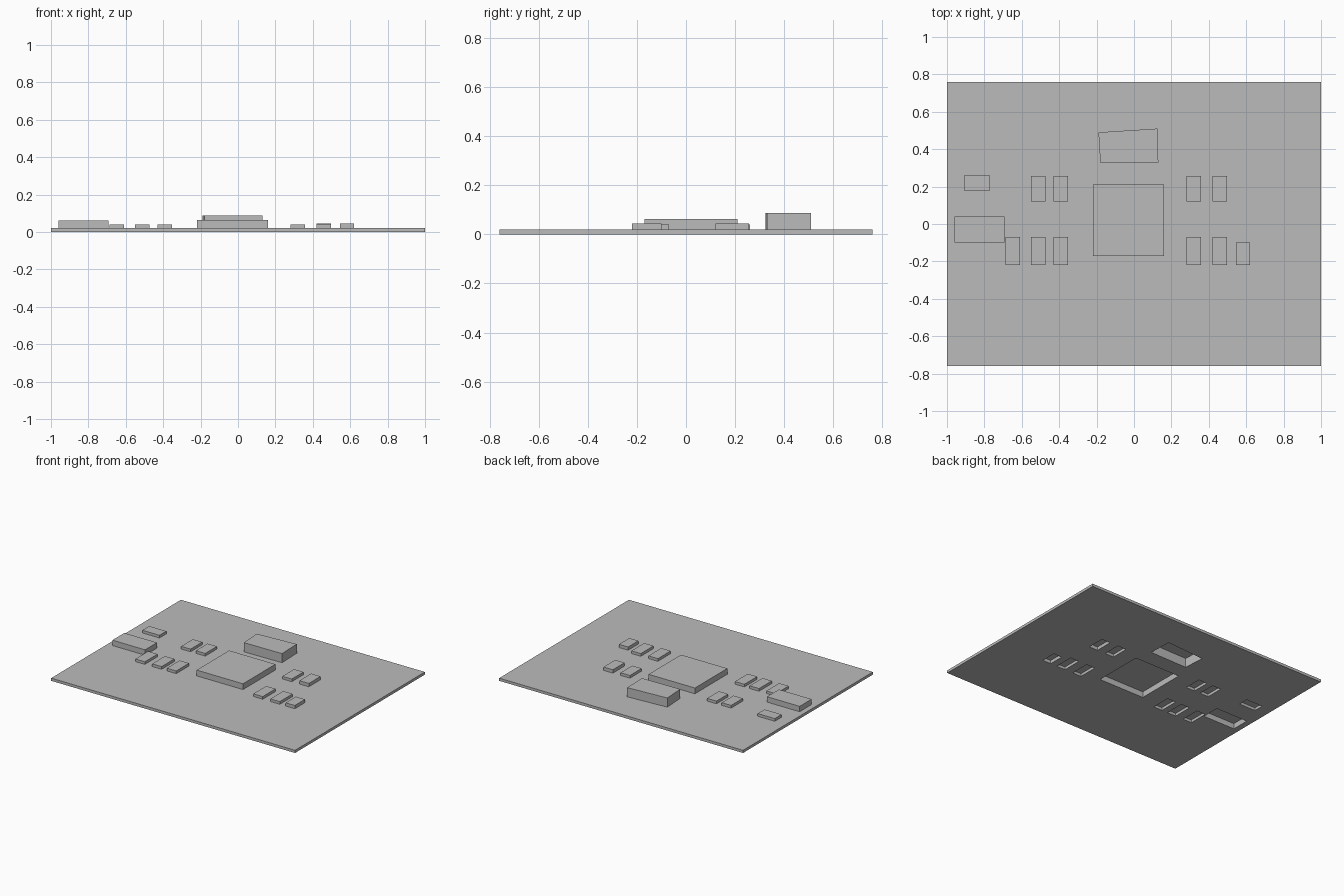
import bpy
import bmesh
from mathutils import Vector

BOARD = 0.02      # board thickness, also the thickness of each part's lid
WALL = 0.003      # side wall thickness of the hollow parts

old = bpy.data.objects.get("Cube")
if old:
    bpy.data.objects.remove(old, do_unlink=True)

grey = bpy.data.materials.new("plain grey")
grey.use_nodes = True
colour = (0.5, 0.5, 0.5, 1)
grey.diffuse_color = colour
grey.node_tree.nodes["Principled BSDF"].inputs["Base Color"].default_value = colour


def rect(x0, x1, y0, y1):
    return [(x0, y0), (x1, y0), (x1, y1), (x0, y1)]


def inset(points):
    """Pull the corners of a four-sided outline inwards by the wall thickness."""
    cx = sum(p[0] for p in points) / len(points)
    cy = sum(p[1] for p in points) / len(points)
    return [(x + (WALL if x < cx else -WALL), y + (WALL if y < cy else -WALL))
            for x, y in points]


def ring(bm, points, z):
    return [bm.verts.new((x, y, z)) for x, y in points]


def bridge(bm, a, b):
    for i in range(len(a)):
        j = (i + 1) % len(a)
        bm.faces.new((a[i], a[j], b[j], b[i]))


def add_prism(bm, points, bottom, top):
    low, high = ring(bm, points, bottom), ring(bm, points, top)
    bm.faces.new(low)
    bm.faces.new(high)
    bridge(bm, low, high)


def finish(bm, name):
    bmesh.ops.recalc_face_normals(bm, faces=bm.faces)
    mesh = bpy.data.meshes.new(name)
    bm.to_mesh(mesh)
    bm.free()
    mesh.materials.append(grey)
    obj = bpy.data.objects.new(name, mesh)
    bpy.context.collection.objects.link(obj)
    return obj


def component(name, points, top):
    """A raised block on the board, hollowed from below where it is tall enough."""
    bm = bmesh.new()
    ceiling = top - BOARD
    if ceiling < BOARD + 0.001:
        add_prism(bm, points, BOARD, top)
    else:
        rings = [ring(bm, points, top), ring(bm, points, BOARD),
                 ring(bm, inset(points), BOARD), ring(bm, inset(points), ceiling)]
        bm.faces.new(rings[0])
        bm.faces.new(rings[-1])
        for a, b in zip(rings, rings[1:]):
            bridge(bm, a, b)
    finish(bm, name)


# Parts: name, outline, height of the top
parts = [
    ("main_chip", rect(-0.22, 0.16, -0.17, 0.21), 0.063),
    ("rear_connector",
     [(-0.18, 0.325), (0.13, 0.33), (0.125, 0.51), (-0.19, 0.49)], 0.088),
    ("side_connector", rect(-0.96, -0.692, -0.10, 0.04), 0.06),
    ("corner_block", rect(-0.91, -0.77, 0.18, 0.26), 0.04),
    ("end_block", rect(0.545, 0.62, -0.22, -0.10), 0.044),
    ("outer_block", rect(-0.688, -0.61, -0.22, -0.07), 0.039),
]
# Small blocks in two rows
for i, x in enumerate((-0.55, -0.43, 0.28, 0.42)):
    parts.append((f"front_block_{i + 1}", rect(x, x + 0.077, -0.22, -0.07), 0.04))
    parts.append((f"rear_block_{i + 1}", rect(x, x + 0.077, 0.12, 0.257),
                  0.045 if x > 0.4 else 0.04))

for part in parts:
    component(*part)

# Board, cut open under every part
bm = bmesh.new()
add_prism(bm, rect(-1, 1, -0.76, 0.76), 0, BOARD)
board = finish(bm, "board")

bm = bmesh.new()
for name, points, top in parts:
    add_prism(bm, inset(points), -0.1, 0.1)
cutter = finish(bm, "board_cutter")
cutter.hide_render = True

cut = board.modifiers.new("openings", "BOOLEAN")
cut.operation = "DIFFERENCE"
cut.solver = "EXACT"
cut.object = cutter
bpy.context.view_layer.update()
graph = bpy.context.evaluated_depsgraph_get()
board.data = bpy.data.meshes.new_from_object(board.evaluated_get(graph))
board.modifiers.clear()
bpy.data.objects.remove(cutter, do_unlink=True)
